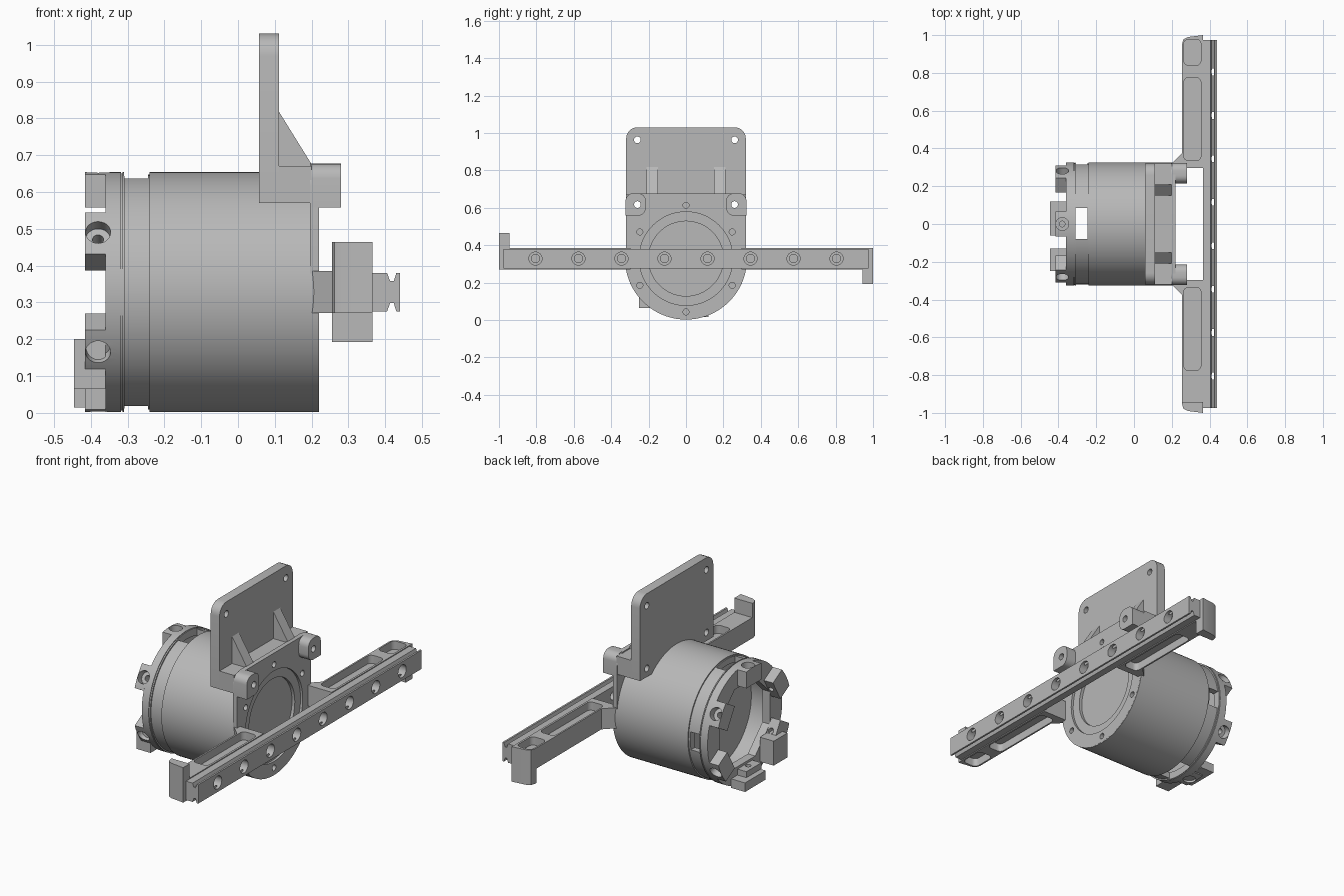
import bpy, bmesh
from math import sin, cos, pi, sqrt, radians
from mathutils import Vector, Matrix

cube = bpy.data.objects.get("Cube")
if cube:
    bpy.data.objects.remove(cube)

grey = bpy.data.materials.new("plain grey")
grey.use_nodes = True
COLOR = (0.48, 0.48, 0.48, 1)
grey.diffuse_color = COLOR
grey.node_tree.nodes["Principled BSDF"].inputs["Base Color"].default_value = COLOR

ZC = 0.328   # height of the cylinder axis
R = 0.326    # housing radius


def finish(name, bm):
    bmesh.ops.recalc_face_normals(bm, faces=bm.faces)
    mesh = bpy.data.meshes.new(name)
    bm.to_mesh(mesh)
    bm.free()
    mesh.materials.append(grey)
    ob = bpy.data.objects.new(name, mesh)
    bpy.context.collection.objects.link(ob)
    return ob


def prism(name, points, axis, lo, hi):
    """Extrude a 2D outline along one axis."""
    def place(p, d):
        u, v = p
        return {"x": (d, u, v), "y": (u, d, v), "z": (u, v, d)}[axis]
    bm = bmesh.new()
    face = bm.faces.new([bm.verts.new(place(p, lo)) for p in points])
    ext = bmesh.ops.extrude_face_region(bm, geom=[face])
    verts = [g for g in ext["geom"] if isinstance(g, bmesh.types.BMVert)]
    bmesh.ops.translate(bm, verts=verts, vec=place((0, 0), hi - lo))
    return finish(name, bm)


def rounded(u0, u1, v0, v1, r, corners=(1, 1, 1, 1), steps=6):
    """Rectangle outline; corners run top right, top left, bottom left, bottom right."""
    centres = [(u1, v1, -1, -1), (u0, v1, 1, -1), (u0, v0, 1, 1), (u1, v0, -1, 1)]
    pts = []
    for i, (u, v, su, sv) in enumerate(centres):
        if not corners[i]:
            pts.append((u, v))
            continue
        for k in range(steps + 1):
            a = pi / 2 * (i + k / steps)
            pts.append((u + su * r + r * cos(a), v + sv * r + r * sin(a)))
    return pts


def box(name, x0, x1, y0, y1, z0, z1):
    return prism(name, [(x0, y0), (x1, y0), (x1, y1), (x0, y1)], "z", z0, z1)


def rod(name, start, end, r, sides=24):
    a, b = Vector(start), Vector(end)
    turn = (b - a).to_track_quat("Z", "Y").to_matrix().to_4x4()
    bm = bmesh.new()
    bmesh.ops.create_cone(bm, cap_ends=True, segments=sides, radius1=r, radius2=r,
                          depth=(b - a).length,
                          matrix=Matrix.Translation((a + b) / 2) @ turn)
    return finish(name, bm)


def lathe(name, profile, steps=96):
    """Revolve an (x, radius) outline about the cylinder axis."""
    bm = bmesh.new()
    verts = [bm.verts.new((x, 0, ZC + r)) for x, r in profile]
    edges = [bm.edges.new(pair) for pair in zip(verts, verts[1:])]
    bmesh.ops.spin(bm, geom=verts + edges, cent=(0, 0, ZC), axis=(1, 0, 0),
                   angle=2 * pi, steps=steps)
    bmesh.ops.remove_doubles(bm, verts=bm.verts, dist=0.0005)
    return finish(name, bm)


def activate(ob):
    bpy.ops.object.select_all(action="DESELECT")
    ob.select_set(True)
    bpy.context.view_layer.objects.active = ob


def cut(ob, cutters):
    for c in cutters:
        c.hide_render = True
        mod = ob.modifiers.new("cut", "BOOLEAN")
        mod.operation, mod.solver, mod.object = "DIFFERENCE", "EXACT", c
        activate(ob)
        bpy.ops.object.modifier_apply(modifier=mod.name)


def discard(cutters):
    for c in cutters:
        bpy.data.objects.remove(c)


def polar(r, deg):
    return r * cos(radians(deg)), ZC + r * sin(radians(deg))


TABS = range(30, 390, 60)

# Hollow motor housing with a recessed front disc
housing = lathe("housing", [
    (0.19, 0), (0.19, 0.2), (0.207, 0.2), (0.207, 0.25), (0.22, 0.25), (0.22, R),
    (-0.24, R), (-0.24, 0.319), (-0.308, 0.319), (-0.308, R), (-0.314, R),
    (-0.314, 0.322), (-0.318, 0.322), (-0.318, R), (-0.36, R), (-0.36, 0.15),
    (-0.315, 0.15), (-0.315, 0.285), (-0.2, 0.285), (-0.2, 0)])

# Faceplate with square upper corners
w = 0.322
plate = [(-w, ZC)] + [polar(w, a) for a in range(186, 360, 6)] + [(w, ZC)]
plate += [p for p in rounded(-w, w, ZC, 0.677, 0.06, (1, 1, 0, 0)) if p[1] > ZC + 0.01]
faceplate = prism("faceplate", plate, "x", 0.195, 0.2205)

# Bolt holes, windows and the octagonal rear opening
bolts = [rod("bolt_cut", (0.17, *polar(0.285, a)), (0.3, *polar(0.285, a)), 0.016)
         for a in TABS]
recess = rod("recess_cut", (0.15, 0, ZC), (0.3, 0, ZC), 0.25, 96)
cut(faceplate, bolts + [recess])
sockets = []
for a in TABS:
    for r, start in ((0.034, 0.285), (0.015, 0.2)):
        sockets.append(rod("socket_cut", (-0.38, *polar(start, a)),
                           (-0.38, *polar(0.4, a)), r))
opening = prism("opening_cut", [polar(0.235, a + 22.5) for a in range(0, 360, 45)],
                "x", -0.5, -0.3)
windows = [box("window_cut", -0.31, -0.245, -0.08, 0.085, -0.1, 0.8),
           box("window_cut", -0.31, -0.25, 0.2, 0.4, 0.27, 0.37)]
cut(housing, bolts + [opening] + windows + sockets)

# Rear tabs with radial screw sockets
half = 0.065
for i, a in enumerate(TABS):
    outline = [(0.23, half), (0.23, -half)]
    outline += [(sqrt(R * R - t * t), t) for t in (half * k / 5 for k in range(-5, 6))]
    ca, sa = cos(radians(a)), sin(radians(a))
    outline = [(u * ca - v * sa, ZC + u * sa + v * ca) for u, v in outline]
    tab = prism("rear_tab", outline, "x", -0.415, -0.359)
    cut(tab, sockets[2 * i:2 * i + 2])
discard(bolts + sockets + windows + [recess, opening])

# Longer connector blocks at the bottom rear
box("connector_bottom", -0.445, -0.36, -0.06, 0.12, 0.015, 0.065)
box("connector_side", -0.445, -0.36, -0.25, -0.13, 0.065, 0.2)

# Upright mounting plate, shelf, lugs and gussets
mount = prism("mounting_plate", rounded(-0.32, 0.32, 0.57, 1.03, 0.06, (1, 1, 0, 0)),
              "x", 0.057, 0.111)
shelf = box("bracket_shelf", 0.11, 0.2, -0.32, 0.32, 0.57, 0.67)
lugs = []
for s in (-1, 1):
    y0, y1 = sorted((s * 0.215, s * 0.323))
    corners = (1, 1, s > 0, s < 0)
    lugs.append(prism("lug", rounded(y0, y1, 0.558, 0.677, 0.04, corners), "x", 0.2, 0.28))
    y0, y1 = sorted((s * 0.15, s * 0.21))
    prism("gusset", [(0.11, 0.66), (0.2, 0.66), (0.2, 0.675), (0.11, 0.82)], "y", y0, y1)
screws = [rod("screw_cut", (0, y, z), (0.4, y, z), 0.018)
          for y in (-0.26, 0.26) for z in (0.617, 0.963)]
for ob in [mount, shelf, faceplate] + lugs:
    cut(ob, screws)
discard(screws)

# Slide rail with grooved flanks and counterbored holes
h = 0.052
top = [(0.365, h), (0.405, h), (0.413, h - 0.022), (0.423, h - 0.022), (0.43, h), (0.44, h)]
rail_outline = [(x, ZC + z) for x, z in top] + [(x, ZC - z) for x, z in reversed(top)]
rail = prism("slide_rail", rail_outline, "y", -0.975, 0.975)
holes = []
for k in range(8):
    y = (k - 3.5) * 0.23
    holes.append(rod("hole_cut", (0.3, y, ZC), (0.5, y, ZC), 0.022))
    holes.append(rod("hole_cut", (0.395, y, ZC), (0.5, y, ZC), 0.035))
cut(rail, holes)
discard(holes)

# Arms carrying the rail, each a half turn of the other about the axis
tip = [(0.255, 0.955), (0.262, 0.978), (0.285, 0.99), (0.365, 1.0)]
arm = prism("rail_arm", [(0.365, 0.297), (0.2, 0.297), (0.2, 0.32), (0.255, 0.375)] + tip,
            "z", ZC - 0.057, ZC + 0.057)
hook = prism("arm_hook", tip + [(0.365, 0.943), (0.255, 0.943)], "z", 0.192, ZC - 0.05)
pockets = []
for z0, z1 in ((ZC + 0.012, 0.5), (0.1, ZC - 0.012)):
    pockets.append(prism("pocket_cut", rounded(0.264, 0.354, 0.335, 0.775, 0.025),
                         "z", z0, z1))
pockets.append(prism("pocket_cut", rounded(0.264, 0.354, 0.84, 0.978, 0.025),
                     "z", ZC + 0.012, 0.5))
cut(arm, pockets)
discard(pockets)
half_turn = (Matrix.Translation((0, 0, ZC)) @ Matrix.Rotation(pi, 4, "X")
             @ Matrix.Translation((0, 0, -ZC)))
for ob in (arm, hook):
    twin = ob.copy()
    twin.data = ob.data.copy()
    twin.data.transform(half_turn)
    bpy.context.collection.objects.link(twin)

# Smooth curved walls, keep edges crisp
for ob in bpy.context.scene.objects:
    if ob.type == "MESH":
        activate(ob)
        bpy.ops.object.shade_smooth_by_angle(angle=radians(30))
